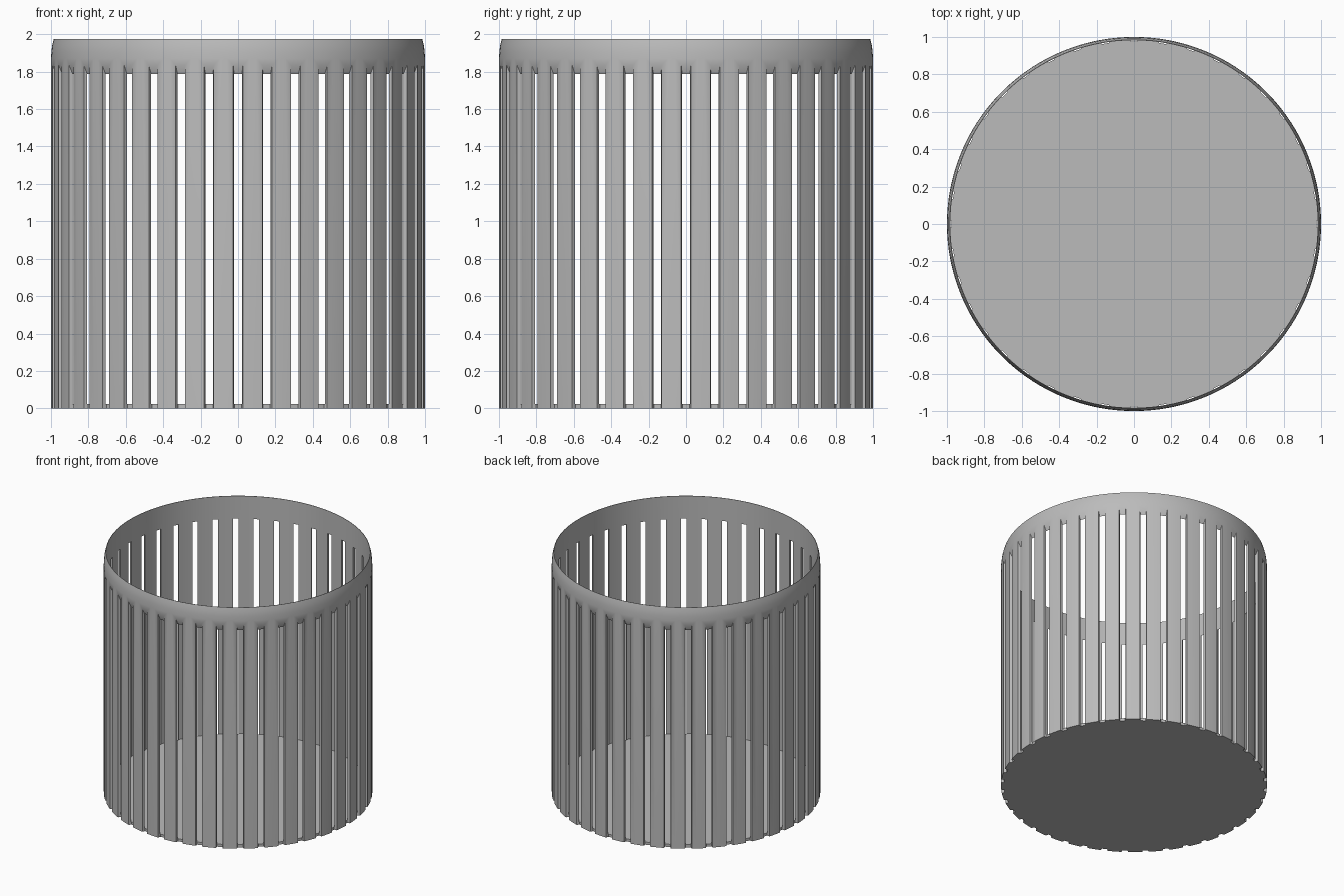
import bpy
import bmesh
import math
from mathutils import Matrix

SLOTS = 40
SEGMENTS = 160

cube = bpy.data.objects.get("Cube")
if cube:
    bpy.data.objects.remove(cube, do_unlink=True)

grey = bpy.data.materials.new("plain grey")
grey.use_nodes = True
colour = (0.5, 0.5, 0.5, 1)
grey.diffuse_color = colour
grey.node_tree.nodes["Principled BSDF"].inputs["Base Color"].default_value = colour


def add_object(name, bm):
    bmesh.ops.recalc_face_normals(bm, faces=bm.faces)
    mesh = bpy.data.meshes.new(name)
    bm.to_mesh(mesh)
    bm.free()
    mesh.materials.append(grey)
    obj = bpy.data.objects.new(name, mesh)
    bpy.context.collection.objects.link(obj)
    return obj


# Thin-walled cup with a floor and a rim that curves in to a fine lip
def lathe_cup():
    profile = [(1, 0), (1, 1.87), (0.998, 1.905), (0.994, 1.94),
               (0.985, 1.975), (0.982, 1.975), (0.982, 0.022)]
    bm = bmesh.new()
    rings = []
    for r, z in profile:
        angles = [math.tau * (i + 0.5) / SEGMENTS for i in range(SEGMENTS)]
        rings.append([bm.verts.new((r * math.cos(a), r * math.sin(a), z)) for a in angles])
    for low, high in zip(rings, rings[1:]):
        for i in range(SEGMENTS):
            j = (i + 1) % SEGMENTS
            bm.faces.new((low[i], low[j], high[j], high[i]))
    bm.faces.new(rings[0])
    bm.faces.new(rings[-1])
    return add_object("slotted_cup", bm)


# Wedges that flare outwards, with a sloping roof
def slot_cutters():
    bm = bmesh.new()
    for i in range(SLOTS):
        turn = Matrix.Rotation(math.tau * i / SLOTS, 4, "Z")
        wedge = bmesh.ops.create_cube(bm, size=1)["verts"]
        for v in wedge:
            outer, top, side = v.co.x > 0, v.co.z > 0, math.copysign(1, v.co.y)
            v.co.x = 1.01 if outer else 0.977
            v.co.y = side * (0.029 if outer else 0.019)
            v.co.z = (1.86 if outer else 1.775) if top else -0.1
            v.co = turn @ v.co
    return add_object("slot_cutters", bm)


cup = lathe_cup()
cutters = slot_cutters()
cutters.hide_render = True
cutters.hide_set(True)

cut = cup.modifiers.new("slots", "BOOLEAN")
cut.operation = "DIFFERENCE"
cut.solver = "EXACT"
cut.object = cutters

# Apply the slots, then smooth the curved walls
bpy.context.view_layer.objects.active = cup
cup.select_set(True)
bpy.ops.object.modifier_apply(modifier=cut.name)
bpy.data.objects.remove(cutters, do_unlink=True)
bpy.ops.object.shade_smooth_by_angle(angle=math.radians(30))
